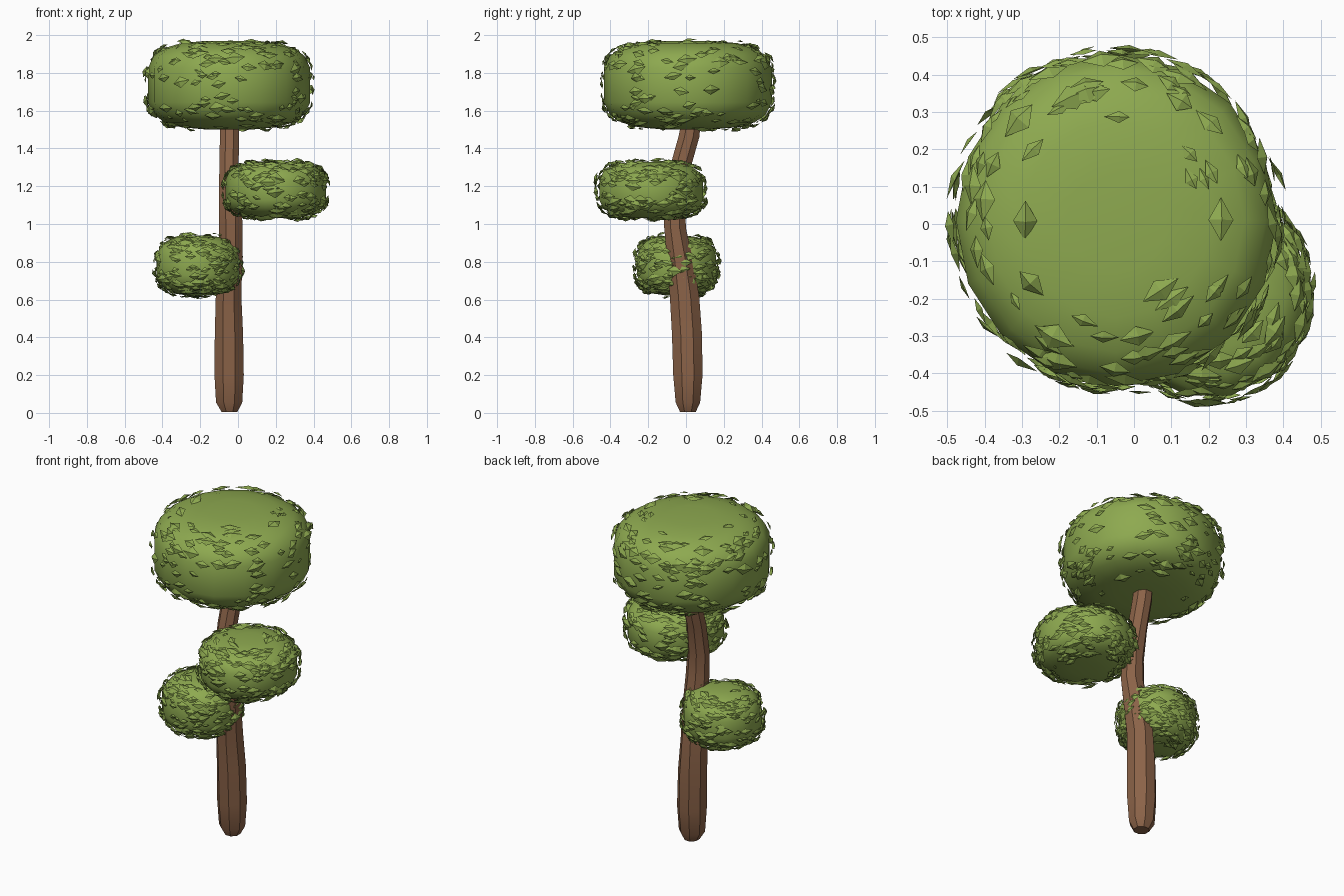
import bpy, bmesh, math, random
from mathutils import Vector

if "Cube" in bpy.data.objects:
    bpy.data.objects.remove(bpy.data.objects["Cube"])

random.seed(4)


def material(name, rgb):
    m = bpy.data.materials.new(name)
    m.diffuse_color = (*rgb, 1)
    m.use_nodes = True
    m.node_tree.nodes["Principled BSDF"].inputs["Base Color"].default_value = m.diffuse_color
    return m


leaf_green = material("leaf green", (0.27, 0.40, 0.080))
bark_brown = material("bark brown", (0.26, 0.125, 0.065))


def finish(bm, name, mat, smooth=None):
    me = bpy.data.meshes.new(name)
    bm.to_mesh(me)
    bm.free()
    me.materials.append(mat)
    ob = bpy.data.objects.new(name, me)
    bpy.context.collection.objects.link(ob)
    if smooth:
        bpy.ops.object.select_all(action='DESELECT')
        bpy.context.view_layer.objects.active = ob
        ob.select_set(True)
        bpy.ops.object.shade_smooth_by_angle(angle=math.radians(smooth))
    return ob


def loft(bm, rings):
    """Skin a list of vertex rings and cap both ends."""
    for a, b in zip(rings, rings[1:]):
        n = len(a)
        for i in range(n):
            j = (i + 1) % n
            bm.faces.new((a[i], a[j], b[j], b[i]))
    bm.faces.new(rings[0][::-1])
    bm.faces.new(rings[-1])


# Trunk: tapered, gently bent column (z, centre x, centre y, radius x, radius y)
path = [(0.005, -0.045, 0.01, 0.045, 0.045), (0.055, -0.047, 0.01, 0.075, 0.07),
        (0.20, -0.047, 0.01, 0.084, 0.084), (0.42, -0.048, 0.005, 0.081, 0.086),
        (0.62, -0.050, -0.008, 0.073, 0.084), (0.80, -0.040, -0.030, 0.068, 0.075),
        (0.98, -0.038, -0.058, 0.068, 0.062), (1.12, -0.042, -0.060, 0.064, 0.060),
        (1.30, -0.048, -0.030, 0.055, 0.060), (1.46, -0.045, 0.015, 0.055, 0.060),
        (1.62, -0.045, 0.04, 0.05, 0.05)]
bm = bmesh.new()
SIDES = 8
loft(bm, [[bm.verts.new((x + rx * math.cos(t), y + ry * math.sin(t), z))
           for t in (math.tau * (i + 0.5) / SIDES for i in range(SIDES))]
          for z, x, y, rx, ry in path])
finish(bm, "trunk", bark_brown, 30)


def signed_pow(v, p):
    return math.copysign(abs(v) ** p, v)


def foliage(name, centre, size, p, segments, count, length, top_limit):
    """Rounded drum of foliage with a scatter of raised diamond leaves."""
    c = Vector(centre)
    rx, ry, rz = size

    def surface(t, phi):
        r = math.cos(phi) ** p
        return Vector((rx * r * math.cos(t), ry * r * math.sin(t),
                       rz * signed_pow(math.sin(phi), p)))

    # Body
    bm = bmesh.new()
    lats = [math.radians(a) for a in (-82, -66, -48, -30, -12, 12, 30, 48, 66, 82)]
    loft(bm, [[bm.verts.new(c + surface(math.tau * i / segments, a))
               for i in range(segments)] for a in lats])
    finish(bm, name, leaf_green, 50)

    # Leaves: shallow four-sided pyramids lying on the body
    bm = bmesh.new()
    e = 2 / p - 1
    for _ in range(count):
        t = random.uniform(0, math.tau)
        phi = math.asin(random.uniform(-top_limit, top_limit))
        pos = surface(t, phi)
        q = math.cos(phi) ** p
        n = Vector((q ** e * math.cos(t) / rx, q ** e * math.sin(t) / ry,
                    signed_pow(pos.z / rz, e) / rz)).normalized()
        n = (n + Vector(random.uniform(-0.22, 0.22) for _ in range(3))).normalized()
        side = Vector((-math.sin(t), math.cos(t), random.uniform(-0.3, 0.3)))
        side = (side - n * side.dot(n)).normalized()
        up = n.cross(side)
        a = length * random.uniform(0.55, 1.2) / 2
        b = a * random.uniform(0.4, 0.62)
        base = c + pos + n * random.uniform(0.002, 0.013)
        corners = [bm.verts.new(base + d) for d in
                   (side * a, up * b, -side * a * random.uniform(0.7, 1), -up * b)]
        tip = bm.verts.new(base + n * b * 0.45)
        for i in range(4):
            f = bm.faces.new((corners[i], corners[(i + 1) % 4], tip))
            f.normal_update()
            if f.normal.dot(n) < 0:
                f.normal_flip()
    finish(bm, name + "_leaves", leaf_green)


foliage("crown_foliage", (-0.047, 0.01, 1.735), (0.435, 0.45, 0.235), 0.6, 16, 250, 0.105, 0.96)
foliage("middle_foliage", (0.20, -0.185, 1.18), (0.27, 0.285, 0.15), 0.65, 14, 330, 0.095, 0.985)
foliage("lower_foliage", (-0.21, -0.05, 0.78), (0.225, 0.218, 0.16), 0.72, 14, 320, 0.082, 0.985)
